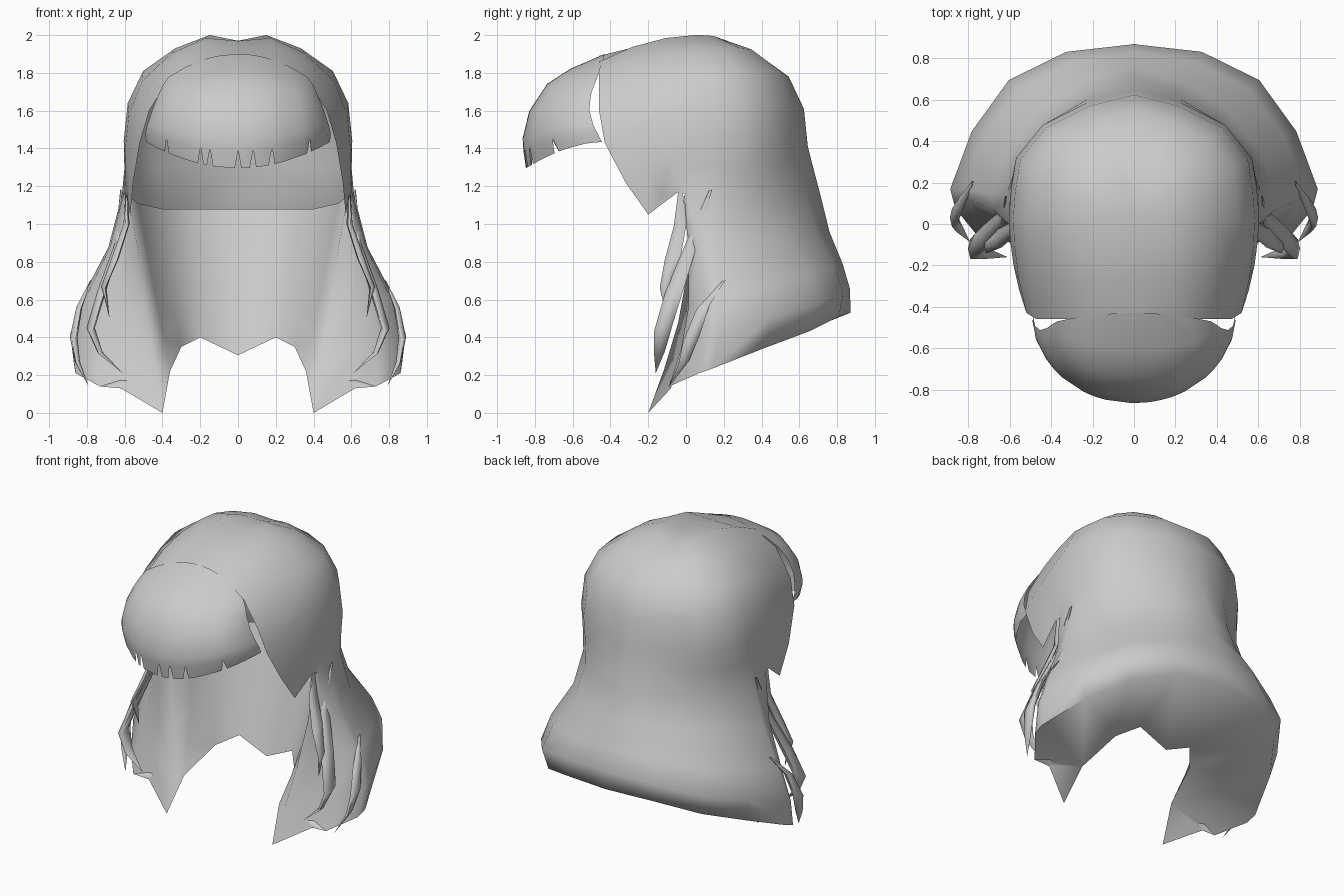
import bpy, bmesh, math
from mathutils import Vector

if "Cube" in bpy.data.objects:
    bpy.data.objects.remove(bpy.data.objects["Cube"])

mat = bpy.data.materials.new("hair grey")
mat.use_nodes = True
mat.diffuse_color = (0.6, 0.6, 0.6, 1)
mat.node_tree.nodes["Principled BSDF"].inputs["Base Color"].default_value = (0.6, 0.6, 0.6, 1)


def make(name, bm, mirror=True, angle=75):
    """Turn a bmesh into a smooth-shaded object, mirrored across x = 0."""
    bmesh.ops.remove_doubles(bm, verts=bm.verts, dist=0.0005)
    bmesh.ops.recalc_face_normals(bm, faces=bm.faces)
    me = bpy.data.meshes.new(name)
    bm.to_mesh(me)
    bm.free()
    me.materials.append(mat)
    ob = bpy.data.objects.new(name, me)
    bpy.context.collection.objects.link(ob)
    if mirror:
        mod = ob.modifiers.new("mirror", 'MIRROR')
        mod.merge_threshold = 0.002
    bpy.ops.object.select_all(action='DESELECT')
    ob.select_set(True)
    bpy.context.view_layer.objects.active = ob
    bpy.ops.object.shade_smooth_by_angle(angle=math.radians(angle))


def grid(bm, cols):
    """Skin a list of equally long point columns; returns the vertex columns."""
    vs = [[bm.verts.new(p) for p in c] for c in cols]
    for a, b in zip(vs, vs[1:]):
        for i in range(len(a) - 1):
            bm.faces.new((a[i], b[i], b[i + 1], a[i + 1]))
    return vs


def mix(a, b, t):
    return a + (b - a) * t


# Waist line and the fuller ring above it, from side to back
waist = [(.605, .0, 1.16), (.615, .15, 1.15), (.54, .34, 1.14),
         (.41, .50, 1.14), (.21, .64, 1.14), (0, .715, 1.14)]
temple = [(.605, .03), (.595, .16), (.57, .32), (.44, .48), (.22, .59), (0, .645)]

# Crown back: meridians from the waist to the top of the parting
levels = [(.99, 1.30), (1, 1.44), (.965, 1.64), (.83, 1.81), (.55, 1.93), (.25, 2.0), (0, 2.0)]
cols = []
for w, (x, y) in zip(waist, temple):
    col = [Vector(w)]
    for s, z in levels:
        col.append(Vector((x * s, mix(.05, y, s), z)))
    col[1] = col[1].lerp(Vector((w[0], w[1], 1.30)), .45)
    cols.append(col)

# Crown front: arches swept forward from the first meridian to the face opening
edge = [(.59, -.07, 1.17), (.57, -.2, 1.05), (.555, -.32, 1.22), (.52, -.43, 1.43),
        (.47, -.46, 1.6), (.36, -.46, 1.775), (.2, -.46, 1.86), (0, -.46, 1.89)]
for t in (.3, .65, 1):
    col = []
    for k, (a, e) in enumerate(zip(cols[-6] if t == .3 else side, edge)):
        p = a.lerp(Vector(e), t)
        p += Vector((p.x, 0, max(p.z - 1.4, 0))).normalized() * .04 * math.sin(math.pi * t) * k / 7
        col.append(p)
    if t == .3:
        side = cols[0]
    cols.insert(0, col)
for col in cols:                              # shallow groove along the parting
    for p in col:
        if p.y > -.4 and p.z > 1.3:
            p.z -= .03 * max(0, 1 - abs(p.x) / .15)
bm = bmesh.new()
grid(bm, cols)

# Lower hair: a thick curtain, from inner wall round the front to the back
bottom = [(0, .31, .305), (.2, .30, .40), (.3, .18, .35), (.36, -.07, .22), (.4, -.2, 0),
          (.62, -.08, .13), (.73, -.09, .14), (.86, .07, .21), (.865, .14, .235),
          (.75, .42, .345), (.58, .66, .435), (.33, .81, .51), (0, .87, .53)]
upper = [(0, .56, 1.08), (.22, .53, 1.08), (.4, .40, 1.08), (.53, .2, 1.11), (.57, .04, 1.14),
         (.58, .0, 1.15), (.59, -.01, 1.15)] + waist
flare = [0, 0, 0, 0, 0, .2, .5, .9, 1, 1.2, 1.2, .8, .4]
rows = [(0, 0), (.2, .09), (.42, .08), (.7, -.005), (1, 0)]
cols = []
for b, u, f in zip(bottom, upper, flare):
    col = []
    for t, g in rows:
        p = Vector(b).lerp(Vector(u), t)
        p.x *= 1 + g * f
        p.y += g * f * max(p.y, .3)
        if .02 < b[0] and b[1] < .1:
            p.y += .06 * math.sin(math.pi * t)
        col.append(p)
    cols.append(col)
vs = grid(bm, cols)
for i in range(3):                          # underside between inner and outer rim
    bm.faces.new((vs[i][0], vs[i + 1][0], vs[11 - i][0], vs[12 - i][0]))
for i in range(4, 9):
    bm.faces.new((vs[3][0], vs[i][0], vs[i + 1][0]))
make("main_hair", bm)

# Fringe: a rounded sheet swept down from the crown, with narrow cuts in its rim
cuts = [-.38, -.2, -.15, 0, .08, .18, .38]
angles = {math.radians(a): 0 for a in range(-90, 91, 15)}
for c in cuts:
    a = math.asin(c / .49)
    angles = {k: v for k, v in angles.items() if abs(k - a) > .07 or v}
    angles.update({a - .035: 0, a: 1, a + .035: 0})
out_mid = [0, .42, .7, .92, 1.0, .99, .96]
out_side = [0, .25, .42, .7, .92, 1.0, .98]
drop = [1, .87, .74, .5, .26, .15, 0]
cols = []
for a in sorted(angles):
    s, c = math.sin(a), math.cos(a)
    root = Vector((.37 * s, -.43 - .04 * s * s, 1.9 - .125 * s * s))
    rim = Vector((.49 * s, -.445 - .42 * max(c, 0) ** 1.15, 1.295 + .14 * s ** 2))
    col = []
    for k, (om, os, d) in enumerate(zip(out_mid, out_side, drop)):
        o = mix(om, os, s ** 4)
        if k == 6 and angles[a]:
            o, d = .985, .17
        p = root.lerp(rim, o)
        p.z = mix(rim.z, root.z, d)
        p.y -= .06 * s * s * math.sin(math.pi * (1 - d))
        col.append(p)
    cols.append(col)
bm = bmesh.new()
grid(bm, cols)
make("fringe", bm, mirror=False)

# Loose locks beside the face: flattened tubes tapering to a point
locks = {
    "long_lock": ([(.62, .13, 1.18), (.635, .03, .9), (.72, -.06, .65),
                   (.78, -.12, .45), (.73, -.14, .32), (.61, -.16, .21)], .06),
    "front_lock": ([(.59, -.03, 1.2), (.59, -.03, 1.0), (.65, -.07, .82),
                    (.71, -.11, .67), (.68, -.1, .5)], .05),
    "outer_lock": ([(.78, .2, .7), (.84, .09, .56), (.87, .03, .4),
                    (.85, -.01, .27), (.79, -.09, .14)], .05),
}
for name, (path, width) in locks.items():
    bm = bmesh.new()
    last = len(path) - 1
    cols = []
    for j in range(7):
        a = math.tau * j / 6
        col = []
        for i, p in enumerate(path):
            w = width * math.sin(math.pi * (i + .25) / (last + .25)) if i < last else 0
            col.append(Vector(p) + w * Vector((.4 * math.cos(a), math.sin(a), .3 * math.sin(a))))
        cols.append(col)
    grid(bm, cols)
    make(name, bm)
